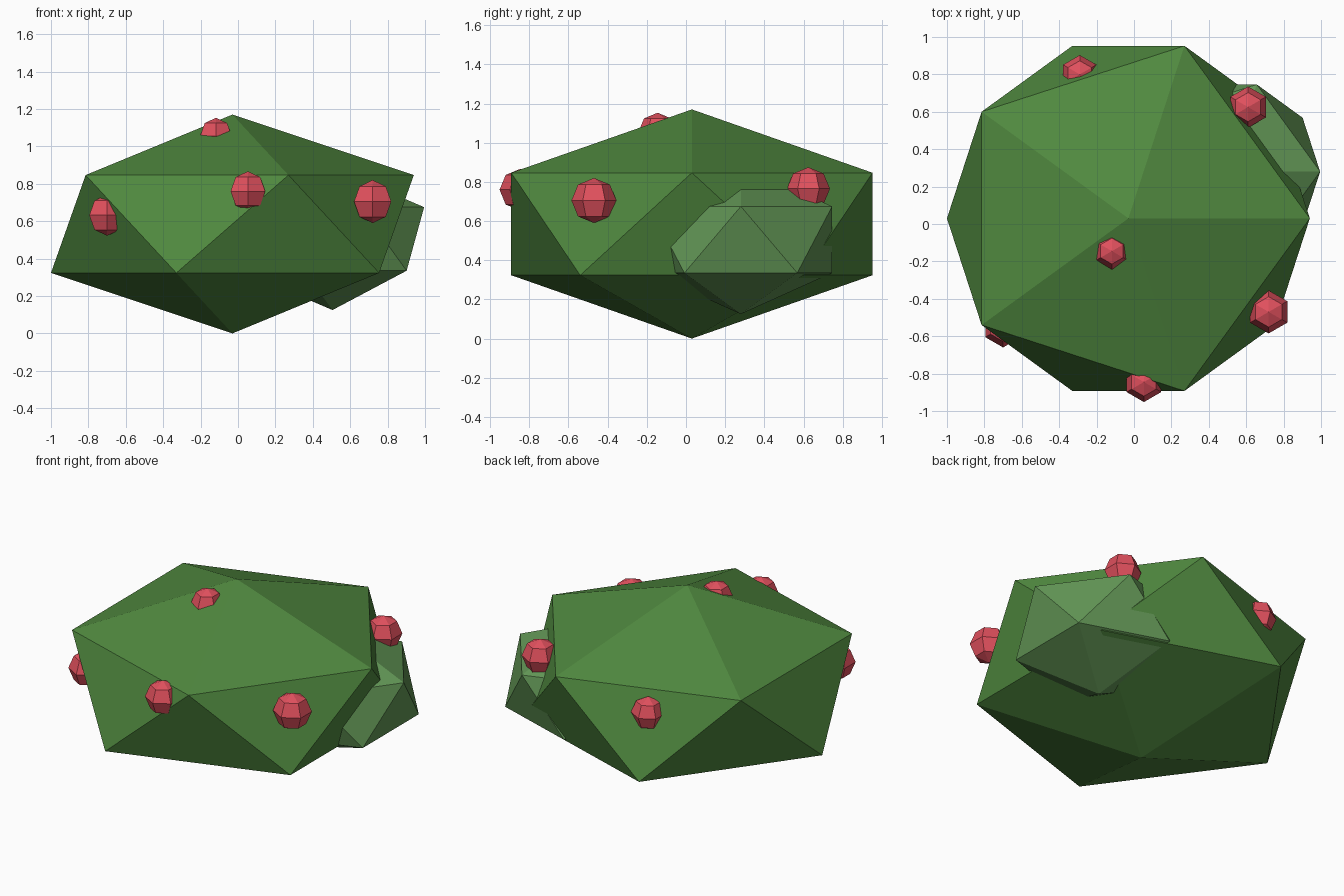
import bpy, bmesh
from mathutils import Matrix, Vector

if "Cube" in bpy.data.objects:
    bpy.data.objects.remove(bpy.data.objects["Cube"])


def material(name, colour):
    m = bpy.data.materials.new(name)
    m.diffuse_color = (*colour, 1)
    m.use_nodes = True
    m.node_tree.nodes["Principled BSDF"].inputs["Base Color"].default_value = m.diffuse_color
    return m


def blob(name, centre, radii, mat, berry=False):
    bm = bmesh.new()
    if berry:
        bmesh.ops.create_uvsphere(bm, u_segments=6, v_segments=4, radius=1)
    else:
        bmesh.ops.create_icosphere(bm, subdivisions=1, radius=1)
    bmesh.ops.scale(bm, vec=Vector(radii), verts=bm.verts)
    bmesh.ops.translate(bm, vec=Vector(centre), verts=bm.verts)
    me = bpy.data.meshes.new(name)
    bm.to_mesh(me)
    bm.free()
    me.materials.append(mat)
    ob = bpy.data.objects.new(name, me)
    bpy.context.collection.objects.link(ob)
    return ob


leaf = material("leaf_green", (0.08, 0.25, 0.05))
light = material("light_leaf_green", (0.12, 0.30, 0.09))
red = material("berry_red", (0.75, 0.08, 0.11))

# Squashed faceted foliage masses
blob("bush_main", (-0.03, 0.03, 0.585), (1.0845, 1.0845, 0.585), leaf)
blob("bush_side", (0.505, 0.28, 0.505), (0.548, 0.548, 0.38), light)

# Berries half sunk into the foliage: centre and radius
berries = [
    ((0.72, -0.47, 0.705), 0.115),
    ((0.053, -0.845, 0.76), 0.107),
    ((-0.70, -0.55, 0.632), 0.11),
    ((-0.118, -0.145, 1.055), 0.098),
    ((0.61, 0.625, 0.765), 0.11),
    ((-0.29, 0.80, 0.705), 0.103),
]
for i, (c, r) in enumerate(berries, 1):
    blob(f"berry_{i}", c, (r, r, r), red, berry=True)
